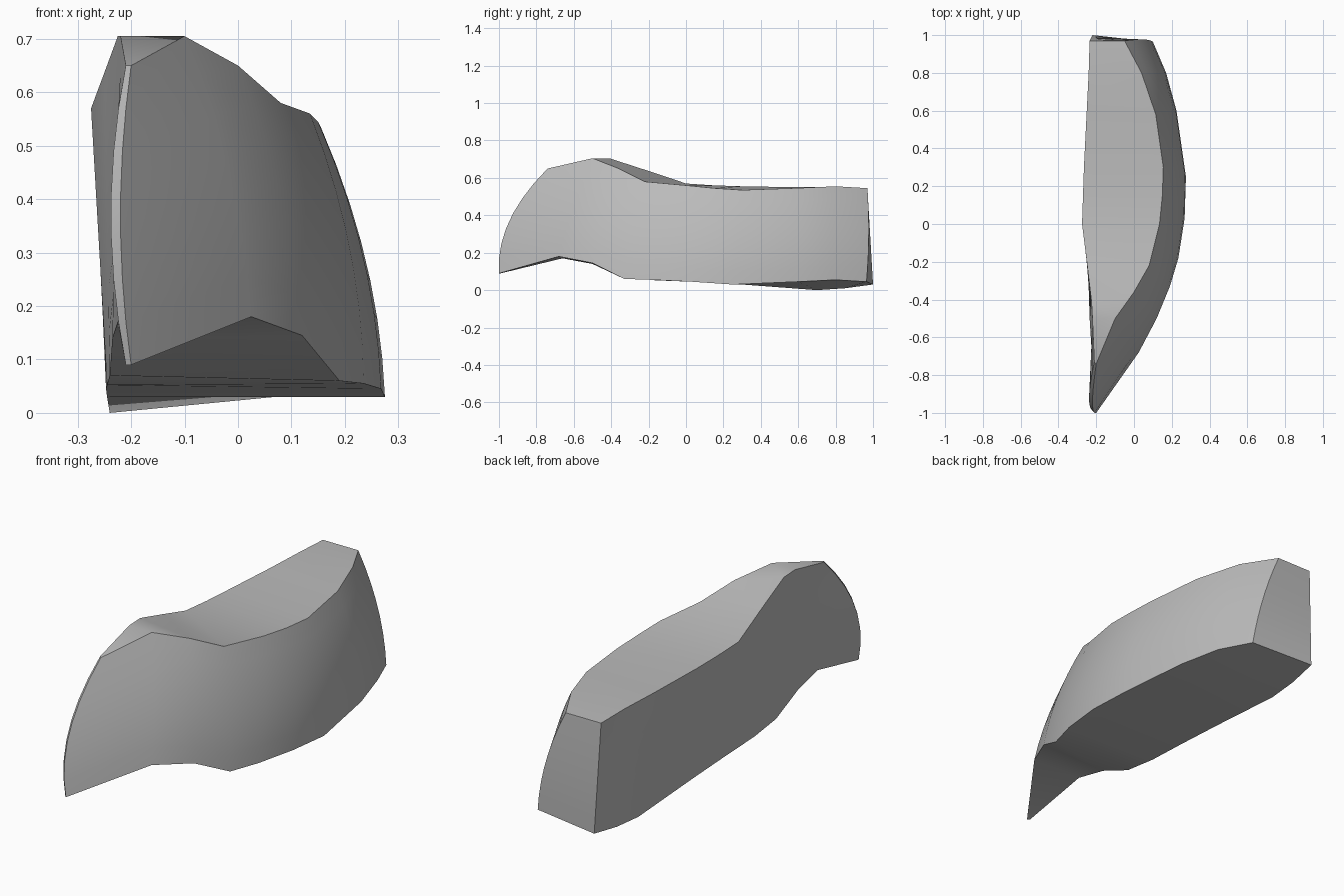
import bpy
import bmesh
from mathutils import Vector

cube = bpy.data.objects.get("Cube")
if cube:
    bpy.data.objects.remove(cube, do_unlink=True)

# Plain grey surface
grey = bpy.data.materials.new("plain_grey")
grey.use_nodes = True
colour = (0.5, 0.5, 0.5, 1)
grey.diffuse_color = colour
grey.node_tree.nodes["Principled BSDF"].inputs["Base Color"].default_value = colour

# Four long edges of the curved block, from the front tip to the back end
outer_top = [(-.2, -.74, .65), (-.1, -.5, .705), (0, -.36, .65), (.08, -.22, .58),
             (.135, 0, .56), (.15, .15, .545), (.155, .3, .535), (.115, .58, .545),
             (.04, .8, .555), (-.05, .97, .545)]
outer_bottom = [(-.2, -1, .09), (.025, -.68, .18), (.12, -.5, .145), (.19, -.33, .06),
                (.235, -.18, .055), (.268, .03, .045), (.275, .25, .03), (.225, .6, .045),
                (.17, .8, .055), (.1, .965, .045)]
inner_top = [(-.21, -.73, .65), (-.22, -.5, .705), (-.225, -.41, .705), (-.25, -.2, .637),
             (-.275, 0, .57), (-.27, .15, .56), (-.265, .3, .555), (-.25, .6, .55),
             (-.24, .8, .55), (-.235, .97, .545)]
inner_bottom = [(-.21, -.99, .09), (-.225, -.66, .17), (-.235, -.5, .14), (-.24, -.33, .07),
                (-.245, -.16, .052), (-.247, .05, .045), (-.245, .3, .03), (-.24, .7, 0),
                (-.235, .85, .01), (-.22, 1, .03)]

ROWS = 8
TIP_BOW = Vector((-.02, -.075, 0))


def bowed_column(bottom, top, bow):
    """Points from bottom to top, bowed outwards in the middle."""
    a, b = Vector(bottom), Vector(top)
    steps = [i / (ROWS - 1) for i in range(ROWS)]
    return [a.lerp(b, t) + bow * (4 * t * (1 - t)) for t in steps]


def plan_normal(rail, i):
    """Horizontal outward direction of a rail at one station."""
    before = Vector(rail[max(i - 1, 0)])
    after = Vector(rail[min(i + 1, len(rail) - 1)])
    along = after - before
    return Vector((along.y, -along.x, 0)).normalized()


# Closed cross-section rings, outer face upwards then inner face downwards
bm = bmesh.new()
rings = []
for i in range(len(outer_top)):
    if i == 0:
        outer_bow, inner_bow = TIP_BOW, TIP_BOW + Vector((-.008, .01, 0))
    else:
        outer_bow, inner_bow = plan_normal(outer_bottom, i) * .025, Vector()
    outer = bowed_column(outer_bottom[i], outer_top[i], outer_bow)
    inner = bowed_column(inner_bottom[i], inner_top[i], inner_bow)
    rings.append([bm.verts.new(p) for p in outer + inner[::-1]])

# Skin between the rings
count = 2 * ROWS
for a, b in zip(rings, rings[1:]):
    for j in range(count):
        k = (j + 1) % count
        bm.faces.new((a[j], b[j], b[k], a[k]))

# Narrow tip strip and back end
for ring in (rings[0], rings[-1]):
    for j in range(ROWS - 1):
        bm.faces.new((ring[j], ring[j + 1], ring[count - 2 - j], ring[count - 1 - j]))

bmesh.ops.recalc_face_normals(bm, faces=bm.faces)
mesh = bpy.data.meshes.new("curved_block")
bm.to_mesh(mesh)
bm.free()
mesh.materials.append(grey)

block = bpy.data.objects.new("curved_block", mesh)
bpy.context.collection.objects.link(block)
bpy.ops.object.select_all(action="DESELECT")
block.select_set(True)
bpy.context.view_layer.objects.active = block
bpy.ops.object.shade_smooth_by_angle(angle=0.6)
